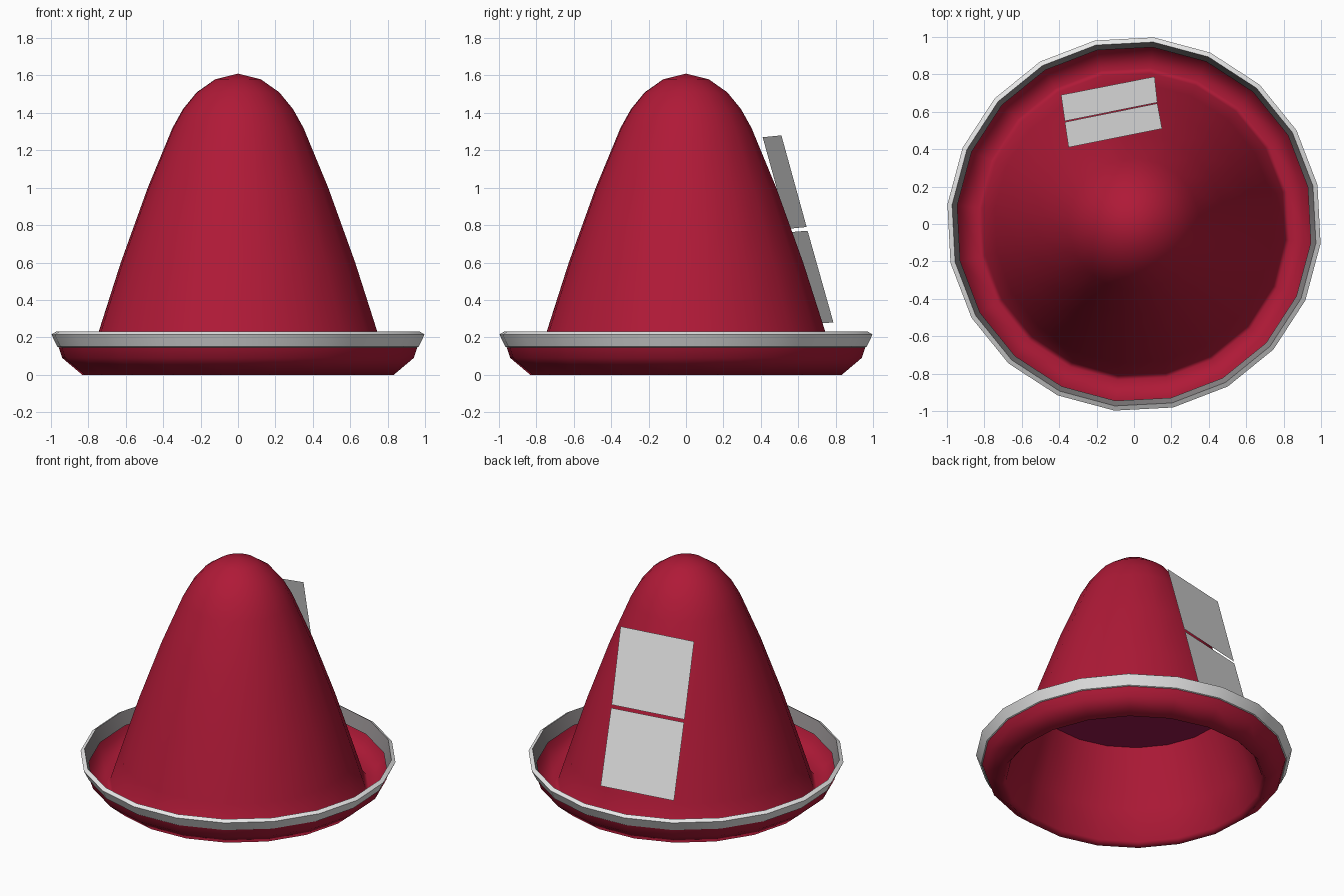
import bpy, bmesh, math

if "Cube" in bpy.data.objects:
    bpy.data.objects.remove(bpy.data.objects["Cube"])

SIDES = 20
OFFSET = math.radians(12)


def material(name, rgb):
    m = bpy.data.materials.new(name)
    m.diffuse_color = (*rgb, 1)
    m.use_nodes = True
    m.node_tree.nodes["Principled BSDF"].inputs["Base Color"].default_value = m.diffuse_color
    return m


red = material("crimson felt", (0.43, 0.010, 0.038))
plum = material("plum lining", (0.32, 0.009, 0.075))
grey = material("light grey trim", (0.80, 0.80, 0.80))
dark_grey = material("dark grey trim", (0.28, 0.26, 0.265))


def finish(bm, name, mat, smooth_angle=None):
    bmesh.ops.recalc_face_normals(bm, faces=bm.faces)
    mesh = bpy.data.meshes.new(name)
    bm.to_mesh(mesh)
    bm.free()
    mesh.materials.append(mat)
    obj = bpy.data.objects.new(name, mesh)
    bpy.context.collection.objects.link(obj)
    if smooth_angle:
        bpy.ops.object.select_all(action='DESELECT')
        bpy.context.view_layer.objects.active = obj
        obj.select_set(True)
        bpy.ops.object.shade_smooth_by_angle(angle=math.radians(smooth_angle))
    return obj


def lathe(name, profile, mat, closed=False, smooth_angle=None):
    """Spin a (radius, height) profile around z; radius 0 makes a tip."""
    bm = bmesh.new()
    rings = []
    for r, z in profile:
        if r == 0:
            rings.append([bm.verts.new((0, 0, z))] * SIDES)
            continue
        angles = [OFFSET + math.tau * i / SIDES for i in range(SIDES)]
        rings.append([bm.verts.new((r * math.cos(a), r * math.sin(a), z)) for a in angles])
    pairs = list(zip(rings, rings[1:]))
    if closed:
        pairs.append((rings[-1], rings[0]))
    for lo, hi in pairs:
        for i in range(SIDES):
            j = (i + 1) % SIDES
            bm.faces.new(dict.fromkeys((lo[i], lo[j], hi[j], hi[i])))
    return finish(bm, name, mat, smooth_angle)


# Hat body: upturned brim folding smoothly into the tall open-bottomed crown
lathe("hat_body", [(0.968, 0.16), (0.945, 0.09), (0.838, 0), (0.812, 0.03),
                   (0.749, 0.23), (0.63, 0.60), (0.485, 1.0),
                   (0.352, 1.32), (0.296, 1.42), (0.222, 1.51), (0.122, 1.58),
                   (0, 1.61)], red, smooth_angle=170)

# Grey binding round the brim edge, with a darker grey inner face
trim = lathe("brim_trim", [(0.971, 0.15), (1.003, 0.215), (0.978, 0.23), (0.950, 0.14)],
             grey, closed=True, smooth_angle=35)
trim.data.materials.append(dark_grey)
for p in trim.data.polygons:
    radial = p.normal.x * p.center.x + p.normal.y * p.center.y
    if radial < -0.3 and p.normal.z > 0:
        p.material_index = 1

# Flat lining disc inside the crown
lathe("inner_lining", [(0, 0.61), (0.622, 0.61)], plum)


# Two slanted rectangular plates on the back
def plate(name, corners):
    bm = bmesh.new()
    bm.faces.new([bm.verts.new(c) for c in corners])
    obj = finish(bm, name, grey)
    if obj.data.polygons[0].normal.y < 0:
        obj.data.flip_normals()


plate("upper_back_plate", [(-0.35, 0.41, 1.27), (0.15, 0.51, 1.28),
                           (0.125, 0.645, 0.79), (-0.37, 0.545, 0.78)])
plate("lower_back_plate", [(-0.37, 0.55, 0.762), (0.125, 0.65, 0.77),
                           (0.11, 0.788, 0.28), (-0.39, 0.69, 0.272)])
